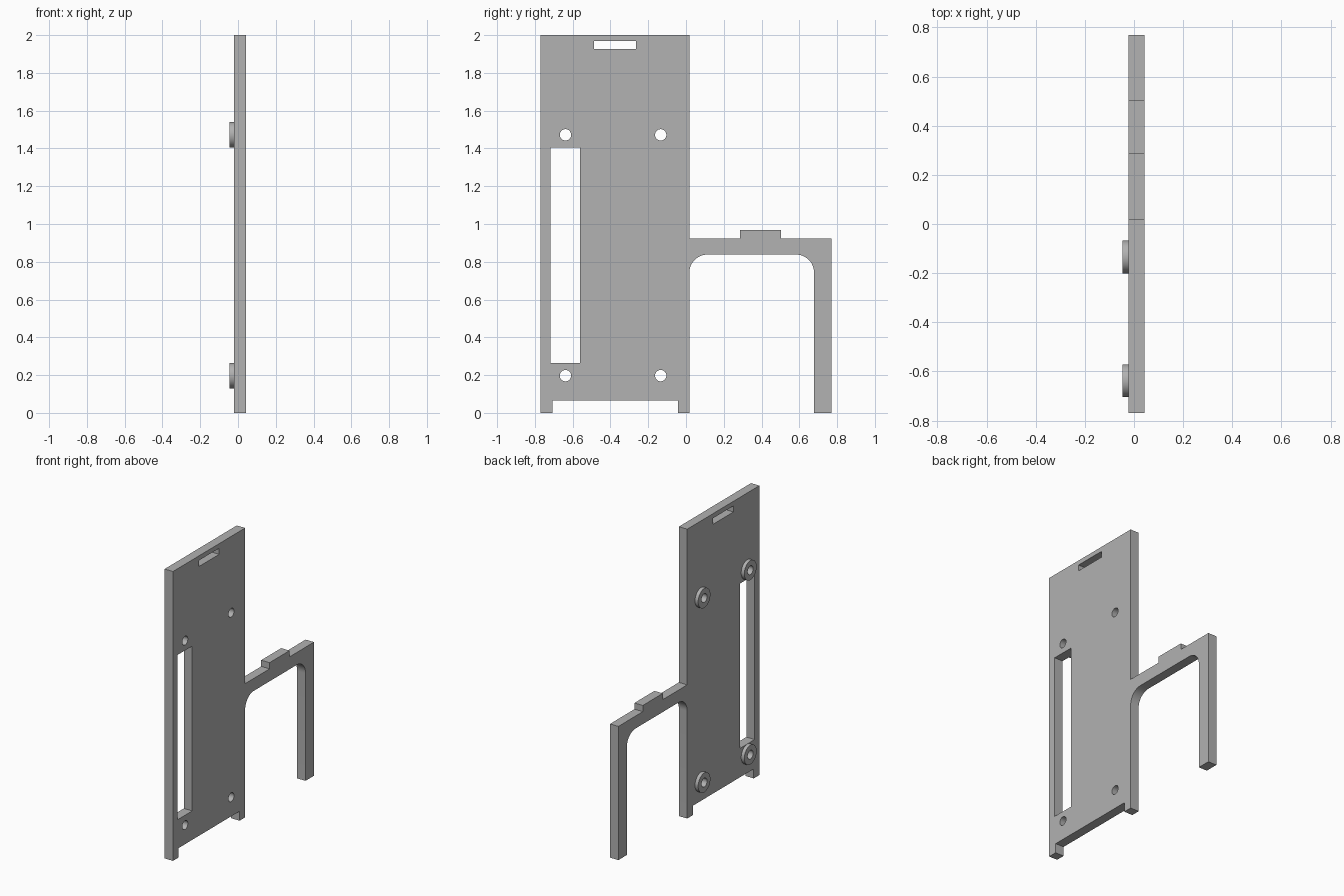
import bpy, bmesh
from math import sin, cos, pi, radians
from mathutils import Vector

if "Cube" in bpy.data.objects:
    bpy.data.objects.remove(bpy.data.objects["Cube"])

grey = bpy.data.materials.new("light grey")
grey.use_nodes = True
colour = (0.445, 0.445, 0.445, 1)
grey.diffuse_color = colour
grey.node_tree.nodes["Principled BSDF"].inputs["Base Color"].default_value = colour

BACK, SEAT, FACE = -0.046, -0.022, 0.042      # boss end, plate rear, plate front
HOLE_R, BOSS_R = 0.03, 0.067


def arc(y, z, r, start, end, steps):
    """Points along an arc in the y-z plane, angles in degrees."""
    angles = [radians(start + (end - start) * i / steps) for i in range(steps + 1)]
    return [(y + r * cos(a), z + r * sin(a)) for a in angles]


def circle(y, z, r):
    return arc(y, z, r, 0, 360, 40)[:-1]


def rect(y0, y1, z0, z1):
    return [(y0, z0), (y1, z0), (y1, z1), (y0, z1)]


def extrude_profile(name, loops, x0, x1):
    """Fill an outline with its holes and extrude it along x."""
    bm = bmesh.new()
    edges = []
    for loop in loops:
        verts = [bm.verts.new((x0, y, z)) for y, z in loop]
        edges += [bm.edges.new((a, b)) for a, b in zip(verts, verts[1:] + verts[:1])]
    bmesh.ops.triangle_fill(bm, edges=edges, use_beauty=True, normal=Vector((1, 0, 0)))
    out = bmesh.ops.extrude_face_region(bm, geom=bm.faces[:], use_keep_orig=True)
    moved = [g for g in out["geom"] if isinstance(g, bmesh.types.BMVert)]
    bmesh.ops.translate(bm, verts=moved, vec=(x1 - x0, 0, 0))
    bmesh.ops.recalc_face_normals(bm, faces=bm.faces[:])
    mesh = bpy.data.meshes.new(name)
    bm.to_mesh(mesh)
    bm.free()
    mesh.materials.append(grey)
    obj = bpy.data.objects.new(name, mesh)
    bpy.context.collection.objects.link(obj)
    return obj


# Plate, arm and leg outline
inner, leg, under, r = 0.018, 0.678, 0.838, 0.095
outline = [(-0.77, 0), (-0.708, 0), (-0.708, 0.065), (-0.043, 0.065), (-0.043, 0), (inner, 0)]
outline += arc(inner + r, under - r, r, 180, 90, 12)
outline += arc(leg - r, under - r, r, 90, 0, 12)
outline += [(leg, 0), (0.77, 0), (0.77, 0.924)]
outline += [(0.503, 0.924), (0.503, 0.967), (0.285, 0.967), (0.285, 0.924)]
outline += [(inner, 0.924), (inner, 2), (-0.77, 2)]

# Openings
long_slot = rect(-0.718, -0.56, 0.265, 1.404)
top_slot = rect(-0.487, -0.265, 1.926, 1.968)
centres = [(y, z) for y in (-0.638, -0.134) for z in (0.197, 1.472)]
holes = [circle(y, z, HOLE_R) for y, z in centres]

parts = [extrude_profile("plate_with_arm", [outline, long_slot, top_slot] + holes, SEAT, FACE)]

# Ring-shaped standoffs behind the screw holes
for y, z in centres:
    level = "lower" if z < 1 else "upper"
    side = "front" if y < -0.4 else "rear"
    parts.append(extrude_profile(f"{level}_{side}_standoff",
                                 [circle(y, z, BOSS_R), circle(y, z, HOLE_R)], BACK, SEAT))

bpy.ops.object.select_all(action="DESELECT")
for part in parts:
    part.select_set(True)
bpy.context.view_layer.objects.active = parts[0]
bpy.ops.object.shade_smooth_by_angle(angle=radians(30))
